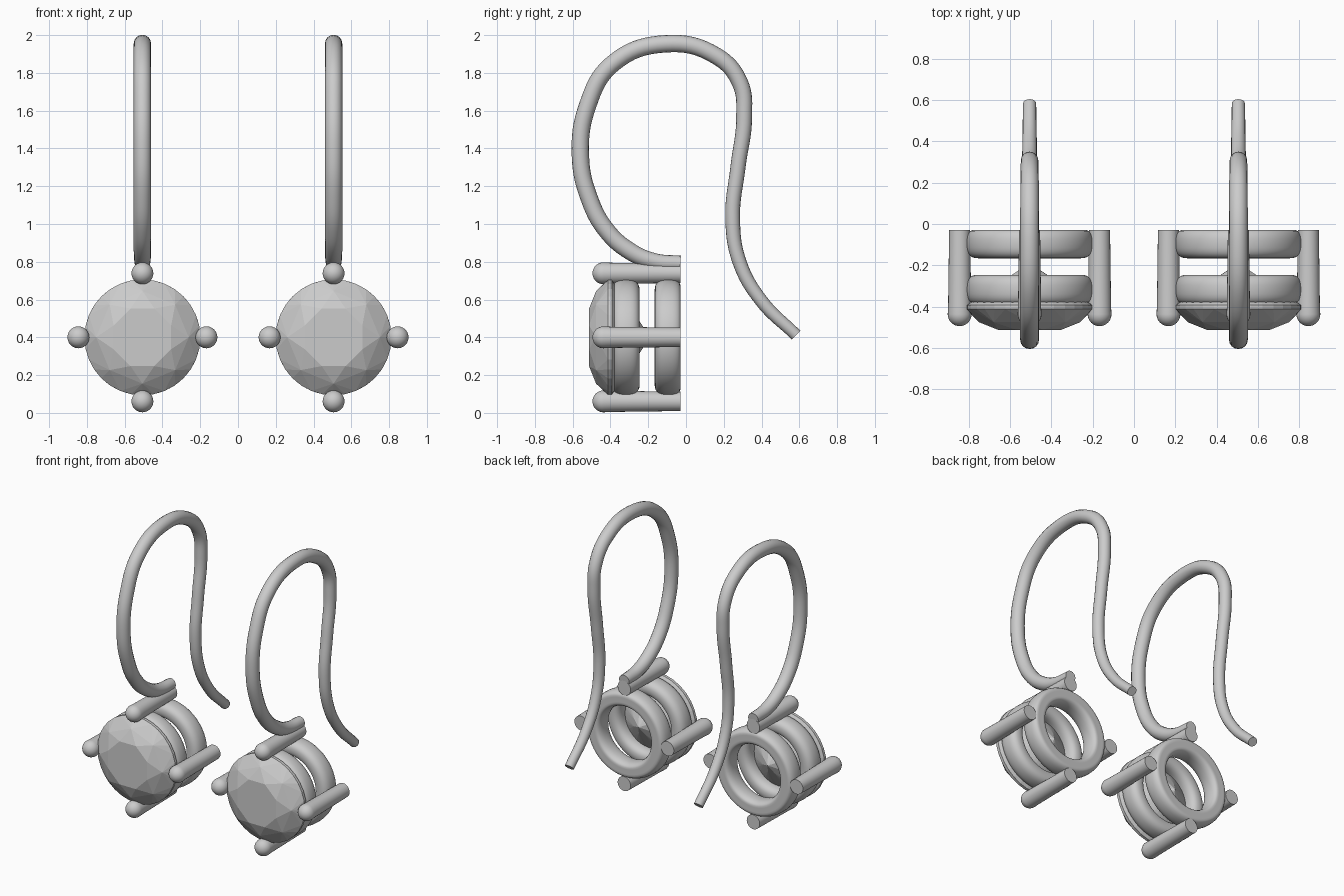
import bpy, bmesh
from math import sin, cos, pi, radians, copysign

if "Cube" in bpy.data.objects:
    bpy.data.objects.remove(bpy.data.objects["Cube"])

CZ = 0.40          # height of the setting's centre
SIDES = {"left": -0.506, "right": 0.506}


def finish(name, bm, smooth=True):
    bmesh.ops.remove_doubles(bm, verts=bm.verts, dist=1e-5)
    bmesh.ops.recalc_face_normals(bm, faces=bm.faces)
    me = bpy.data.meshes.new(name)
    bm.to_mesh(me)
    bm.free()
    if smooth:
        me.shade_smooth()
        me.set_sharp_from_angle(angle=radians(35))
    ob = bpy.data.objects.new(name, me)
    bpy.context.collection.objects.link(ob)
    return ob


def lathe(name, profile, cx, cz, segs, closed=False):
    """Spin (radius, y) points about an axis parallel to y."""
    bm = bmesh.new()
    rings = [[bm.verts.new((cx + r * sin(2 * pi * i / segs), y, cz + r * cos(2 * pi * i / segs)))
              for i in range(segs)] for r, y in profile]
    pairs = list(zip(rings, rings[1:]))
    if closed:
        pairs.append((rings[-1], rings[0]))
    for a, b in pairs:
        for i in range(segs):
            j = (i + 1) % segs
            bm.faces.new((a[i], a[j], b[j], b[i]))
    return finish(name, bm)


def ring_profile(r, y, hr, hy, y_max):
    """Rounded cross-section, cut flat at y_max."""
    pts = []
    for i in range(28):
        c, s = cos(2 * pi * i / 28), sin(2 * pi * i / 28)
        py = y + hy * copysign(abs(s) ** 0.8, s)
        pts.append((r + hr * copysign(abs(c) ** 0.8, c), min(py, y_max)))
    return pts


def gem(name, cx):
    """Brilliant-cut stone: hull of table, star, girdle and point."""
    bm = bmesh.new()
    for n, r, y, off in ((8, 0.165, -0.513, 0.5), (8, 0.245, -0.476, 0.0),
                         (32, 0.307, -0.413, 0.0), (32, 0.307, -0.393, 0.0),
                         (8, 0.07, -0.233, 0.5), (1, 0.0, -0.19, 0.0)):
        for i in range(n):
            a = 2 * pi * (i + off) / n
            bm.verts.new((cx + r * sin(a), y, CZ + r * cos(a)))
    bmesh.ops.convex_hull(bm, input=bm.verts)
    return finish(name, bm, smooth=False)


# Ear wire path: y, z, wire radius
WIRE = [(-0.03, 0.792, 0.040), (-0.17, 0.803, 0.043), (-0.30, 0.858, 0.046),
        (-0.42, 0.965, 0.046), (-0.51, 1.13, 0.046), (-0.559, 1.36, 0.046),
        (-0.52, 1.63, 0.046), (-0.39, 1.847, 0.046), (-0.11, 1.954, 0.046),
        (0.16, 1.89, 0.045), (0.285, 1.75, 0.043), (0.308, 1.57, 0.042),
        (0.275, 1.30, 0.040), (0.247, 1.03, 0.039), (0.283, 0.80, 0.037),
        (0.40, 0.592, 0.035), (0.583, 0.412, 0.032)]


def ear_wire(name, cx):
    cu = bpy.data.curves.new(name, "CURVE")
    cu.dimensions = "3D"
    cu.bevel_depth = 1.0
    cu.bevel_resolution = 6
    cu.resolution_u = 8
    cu.use_fill_caps = True
    sp = cu.splines.new("BEZIER")
    sp.bezier_points.add(len(WIRE) - 1)
    for p, (y, z, r) in zip(sp.bezier_points, WIRE):
        p.co = (cx, y, z)
        p.radius = r
        p.handle_left_type = p.handle_right_type = "AUTO"
    ob = bpy.data.objects.new(name, cu)
    bpy.context.collection.objects.link(ob)
    bpy.context.view_layer.objects.active = ob
    ob.select_set(True)
    bpy.ops.object.convert(target="MESH")
    bpy.ops.object.shade_smooth_by_angle(angle=radians(40))
    ob.select_set(False)


# Prong: tapered rod with ball tip at the front, flat at the back
BALL = [(0.058 * sin(pi / 2 * i / 8), -0.437 - 0.058 * cos(pi / 2 * i / 8)) for i in range(9)]
PRONG = BALL + [(0.056, -0.40), (0.051, -0.03), (0.0, -0.03)]

for side, cx in SIDES.items():
    gem(side + "_stone", cx)
    lathe(side + "_front_ring", ring_profile(0.250, -0.318, 0.056, 0.072, 0), cx, CZ, 64, True)
    lathe(side + "_back_ring", ring_profile(0.250, -0.094, 0.056, 0.072, -0.03), cx, CZ, 64, True)
    for k, where in enumerate(("top", "outer_right", "bottom", "outer_left")):
        a = k * pi / 2
        lathe(f"{side}_prong_{where}", PRONG, cx + 0.339 * sin(a), CZ + 0.339 * cos(a), 24)
    ear_wire(side + "_ear_wire", cx)
